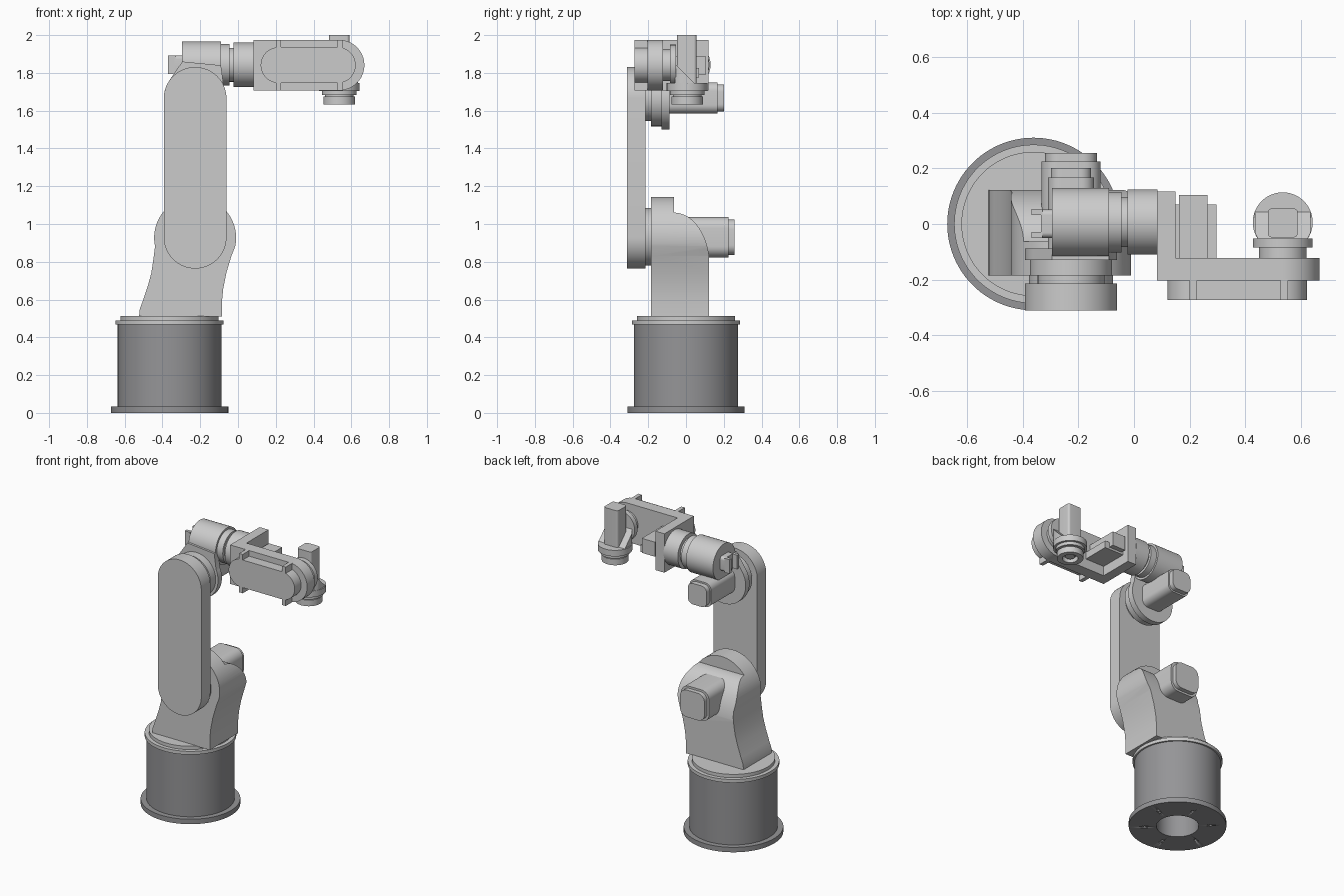
import bpy, bmesh
from math import sin, cos, pi, radians

if "Cube" in bpy.data.objects:
    bpy.data.objects.remove(bpy.data.objects["Cube"])

MAP = {'x': lambda u, v, w: (w, u, v),
       'y': lambda u, v, w: (u, w, v),
       'z': lambda u, v, w: (u, v, w)}


def finish(name, bm):
    bmesh.ops.remove_doubles(bm, verts=bm.verts, dist=1e-5)
    bmesh.ops.recalc_face_normals(bm, faces=bm.faces)
    me = bpy.data.meshes.new(name)
    bm.to_mesh(me)
    bm.free()
    ob = bpy.data.objects.new(name, me)
    bpy.context.collection.objects.link(ob)
    smooth(ob)
    return ob


def activate(ob):
    bpy.ops.object.select_all(action='DESELECT')
    ob.select_set(True)
    bpy.context.view_layer.objects.active = ob


def smooth(ob):
    activate(ob)
    bpy.ops.object.shade_smooth_by_angle(angle=radians(30))


def prism(name, axis, pts, a, b):
    """Extrude a 2D outline along an axis from a to b."""
    bm = bmesh.new()
    f = MAP[axis]
    lo = [bm.verts.new(f(u, v, a)) for u, v in pts]
    hi = [bm.verts.new(f(u, v, b)) for u, v in pts]
    bm.faces.new(lo)
    bm.faces.new(hi)
    for i in range(len(pts)):
        j = (i + 1) % len(pts)
        bm.faces.new((lo[i], lo[j], hi[j], hi[i]))
    return finish(name, bm)


def turned(name, axis, c, prof, n=64):
    """Lathe a (position, radius) profile about an axis through c."""
    bm = bmesh.new()
    f = MAP[axis]
    prof = [(prof[0][0], 0)] + prof + [(prof[-1][0], 0)]
    rings = [[bm.verts.new(f(c[0] + r * cos(2 * pi * i / n), c[1] + r * sin(2 * pi * i / n), w))
              for i in range(n)] for w, r in prof]
    for p, q in zip(rings, rings[1:]):
        for i in range(n):
            j = (i + 1) % n
            bm.faces.new((p[i], p[j], q[j], q[i]))
    bmesh.ops.dissolve_degenerate(bm, edges=bm.edges, dist=1e-6)
    return finish(name, bm)


def arc(cu, cv, r, a0, a1, n=24):
    return [(cu + r * cos(radians(a0 + (a1 - a0) * i / n)),
             cv + r * sin(radians(a0 + (a1 - a0) * i / n))) for i in range(n + 1)]


def rrect(u0, u1, v0, v1, r):
    return (arc(u1 - r, v1 - r, r, 0, 90, 8) + arc(u0 + r, v1 - r, r, 90, 180, 8) +
            arc(u0 + r, v0 + r, r, 180, 270, 8) + arc(u1 - r, v0 + r, r, 270, 360, 8))


def box(name, x0, x1, y0, y1, z0, z1):
    return prism(name, 'z', [(x0, y0), (x1, y0), (x1, y1), (x0, y1)], z0, z1)


def boolean(ob, tool, op):
    m = ob.modifiers.new('cut', 'BOOLEAN')
    m.operation, m.object, m.solver = op, tool, 'EXACT'
    activate(ob)
    bpy.ops.object.modifier_apply(modifier=m.name)
    bpy.data.objects.remove(tool)


# Dark pedestal with hollow underside and six bolt holes
BX, JX = -0.362, -0.227
base = turned('pedestal', 'z', (BX, 0), [(0.40, 0.135), (0, 0.135), (0, 0.311), (0.034, 0.311),
                                         (0.034, 0.275), (0.467, 0.275)], 96)
for i in range(6):
    t = 2 * pi * i / 6 + 0.3
    hole = turned('bolt_hole', 'z', (BX + 0.21 * cos(t), 0.21 * sin(t)), [(-0.02, 0.01), (0.06, 0.01)], 16)
    boolean(base, hole, 'DIFFERENCE')
dark = bpy.data.materials.new('dark_grey')
dark.diffuse_color = (0.3, 0.3, 0.31, 1)
dark.use_nodes = True
dark.node_tree.nodes["Principled BSDF"].inputs["Base Color"].default_value = dark.diffuse_color
base.data.materials.append(dark)
turned('turntable', 'z', (BX, 0), [(0.467, 0.286), (0.49, 0.286), (0.49, 0.26), (0.513, 0.26)], 96)

# Shoulder: front outline intersected with the side outline
front = ([(-0.524, 0.51), (-0.085, 0.51), (-0.085, 0.59), (-0.078, 0.66), (-0.062, 0.74), (-0.035, 0.83)] +
         arc(JX, 0.927, 0.217, -12, 192, 48) +
         [(-0.447, 0.82), (-0.459, 0.74), (-0.478, 0.67), (-0.505, 0.59), (-0.52, 0.55)])
shoulder = prism('shoulder', 'y', front, -0.185, 0.122)
side = [(-0.3, 0.4), (0.125, 0.4), (0.125, 0.76)]
side += [(-0.063 + 0.188 * cos(pi / 2 * i / 24), 0.78 + 0.28 * sin(pi / 2 * i / 24)) for i in range(25)]
side += [(-0.063, 1.3), (-0.3, 1.3)]
boolean(shoulder, prism('side_cutter', 'x', side, -1, 1), 'INTERSECT')
smooth(shoulder)


def motor(name, z, h, y0, y1, y2):
    """Rounded square motor body with a slightly smaller end cap."""
    prism(name, 'y', rrect(JX - h, JX + h, z - h, z + h, h * 0.55), y0, y1)
    k = h * 0.87
    prism(name + '_cap', 'y', rrect(JX - k, JX + k, z - k, z + k, k * 0.55), y1, y2)


motor('shoulder_motor', 0.93, 0.107, -0.1, 0.226, 0.256)
turned('shoulder_disc', 'y', (JX, 0.932), [(-0.215, 0.152), (-0.18, 0.152)])

# Lower arm link
prism('lower_arm', 'y', arc(JX, 1.665, 0.166, 0, 180, 32) + arc(JX, 0.93, 0.166, 180, 360, 32),
      -0.312, -0.214)

# Elbow joint and motor
turned('elbow_disc', 'y', (JX, 1.665), [(-0.215, 0.12), (-0.185, 0.12), (-0.185, 0.148), (-0.13, 0.148)])
prism('elbow_web', 'y', arc(JX, 1.665, 0.166, 145, 385, 48) + [(-0.09, 1.84), (-0.295, 1.86)], -0.13, -0.088)
motor('elbow_motor', 1.667, 0.083, -0.1, 0.168, 0.202)

# Forearm housing along x
FC = (0.007, 1.843)
turned('forearm_housing', 'x', FC, [(-0.296, 0.123), (-0.09, 0.123), (-0.09, 0.109), (-0.045, 0.109),
                                    (-0.045, 0.09), (-0.024, 0.09), (-0.024, 0.117), (0.084, 0.117)])
prism('cable_socket', 'x', rrect(-0.05, 0.052, 1.793, 1.893, 0.02), -0.335, -0.29)
for y in (-0.05, 0.032):
    box('socket_cheek', -0.37, -0.33, y, y + 0.022, 1.795, 1.893)

# L-shaped wrist bracket
box('bracket_plate', 0.082, 0.15, -0.203, 0.118, 1.707, 1.975)
prism('bracket_arm', 'y', [(0.082, 1.975), (0.082, 1.707)] + arc(0.535, 1.841, 0.134, -90, 90, 32),
      -0.203, -0.122)
prism('belt_cover', 'y', arc(0.215, 1.841, 0.095, 90, 270) + arc(0.528, 1.841, 0.095, -90, 90),
      -0.273, -0.2)
for x in (0.2, 0.528):
    for z in (1.707, 1.925):
        box('cover_rib', x, x + 0.027, -0.273, -0.2, z, z + 0.05)

# Bracket motor
box('bracket_motor', 0.163, 0.264, -0.13, 0.104, 1.79, 1.89)
box('bracket_motor_mount', 0.145, 0.298, -0.13, 0.07, 1.775, 1.825)

# Wrist joint, body and vertical motor
WX, WY = 0.536, 0.006
turned('wrist_disc', 'y', (WX, 1.841), [(-0.13, 0.085), (-0.085, 0.085), (-0.085, 0.108), (-0.053, 0.108)])
web = prism('wrist_web', 'x', [(-0.06, 1.71), (0.095, 1.71), (0.095, 1.745), (0.045, 1.745),
                               (-0.055, 1.845)], WX - 0.1, WX + 0.1)
boolean(web, turned('web_cutter', 'z', (WX, WY), [(1.6, 0.107), (2, 0.107)]), 'INTERSECT')
prism('wrist_motor', 'z', rrect(WX - 0.054, WX + 0.054, WY - 0.054, WY + 0.05, 0.015), 1.73, 2.0)
turned('tool_flange', 'z', (WX, WY), [(1.665, 0.05), (1.633, 0.05), (1.633, 0.084), (1.675, 0.084),
                                      (1.675, 0.075), (1.683, 0.075), (1.683, 0.092), (1.705, 0.092),
                                      (1.705, 0.108), (1.747, 0.108)])
turned('tool_boss', 'z', (WX, WY), [(1.645, 0.03), (1.67, 0.03)], 32)
